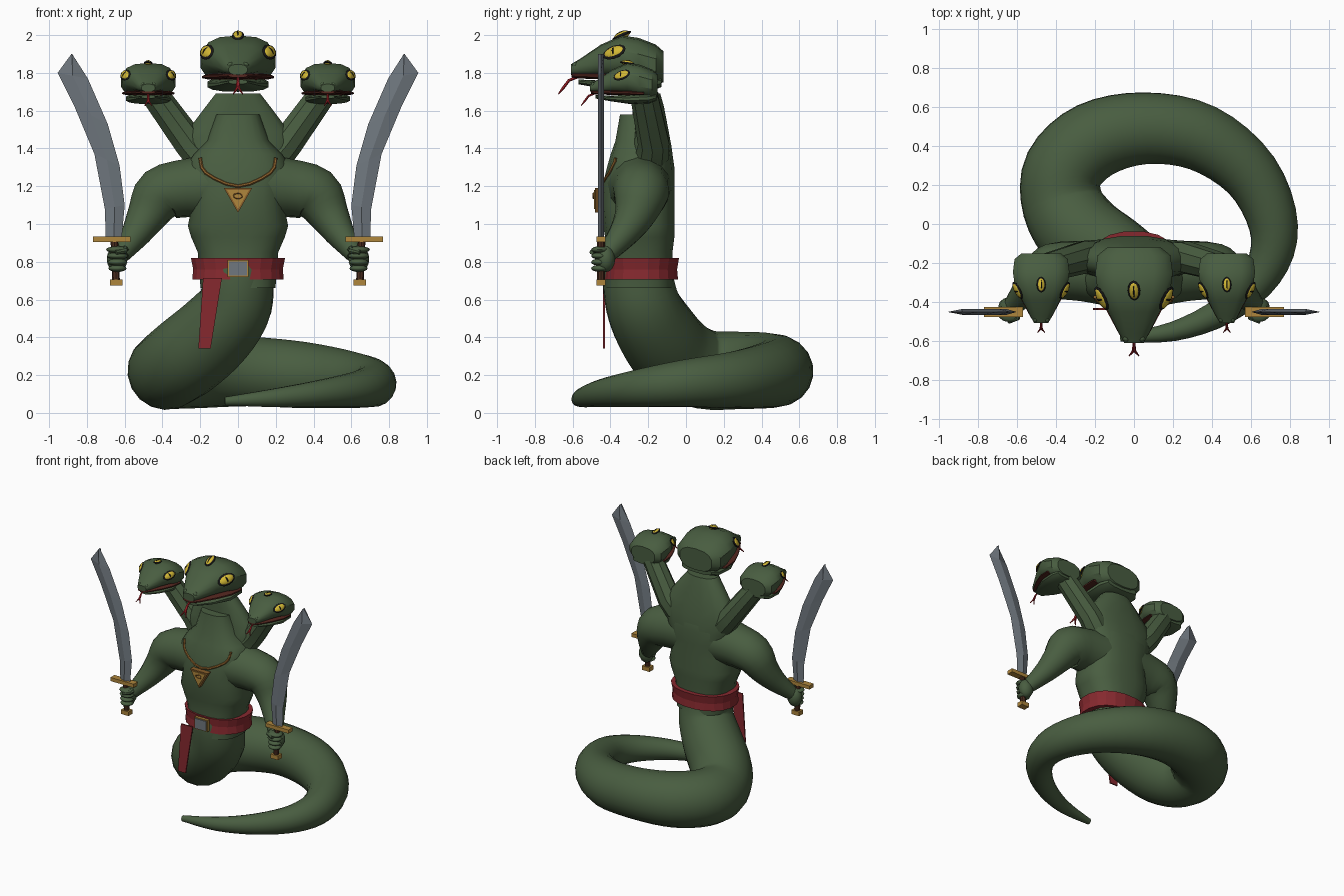
import bpy, bmesh, math
from mathutils import Vector, Matrix
from mathutils.bvhtree import BVHTree

if "Cube" in bpy.data.objects:
    bpy.data.objects.remove(bpy.data.objects["Cube"])


def material(name, *rgb):
    m = bpy.data.materials.new(name)
    m.use_nodes = True
    m.diffuse_color = (*rgb, 1)
    m.node_tree.nodes["Principled BSDF"].inputs["Base Color"].default_value = (*rgb, 1)
    return m


GREEN = material("scale green", .066, .11, .052)
RED = material("sash red", .24, .022, .028)
GOLD = material("gold", .43, .24, .045)
BRONZE = material("bronze", .25, .115, .024)
LEATHER = material("leather brown", .07, .026, .014)
STEEL = material("steel", .16, .185, .21)
YELLOW = material("eye yellow", .65, .48, .035)
BLACK = material("black", .008, .008, .008)
TONGUE = material("tongue red", .38, .016, .022)
LIP = material("lip maroon", .09, .02, .014)


def add(name, bm, mats, angle=40):
    bmesh.ops.recalc_face_normals(bm, faces=bm.faces)
    me = bpy.data.meshes.new(name)
    bm.to_mesh(me)
    bm.free()
    ob = bpy.data.objects.new(name, me)
    bpy.context.collection.objects.link(ob)
    for m in mats:
        me.materials.append(m)
    if angle:
        bpy.ops.object.select_all(action='DESELECT')
        ob.select_set(True)
        bpy.context.view_layer.objects.active = ob
        bpy.ops.object.shade_smooth_by_angle(angle=math.radians(angle))
    return ob


def skin(name, rings, mats, angle=40, rule=lambda i: 0):
    """Join a row of equal rings into a closed surface."""
    bm = bmesh.new()
    vs = [[bm.verts.new(p) for p in r] for r in rings]
    n = len(vs[0])
    for i in range(len(vs) - 1):
        for j in range(n):
            k = (j + 1) % n
            f = bm.faces.new((vs[i][j], vs[i][k], vs[i + 1][k], vs[i + 1][j]))
            f.material_index = rule(i)
    bm.faces.new(vs[0][::-1])
    bm.faces.new(vs[-1])
    return add(name, bm, mats, angle)


def spline(pts, steps):
    pts = [Vector(p) for p in pts]
    out = []
    for i in range(len(pts) - 1):
        a, b, c, d = pts[max(i - 1, 0)], pts[i], pts[i + 1], pts[min(i + 2, len(pts) - 1)]
        for s in range(steps):
            t = s / steps
            out.append(b + (c - a) * (t / 2) + (a * 2 - b * 5 + c * 4 - d) * (t * t / 2)
                       + (b * 3 - a - c * 3 + d) * (t ** 3 / 2))
    return out + [pts[-1]]


def tube(name, pts, mats, sides=12, steps=1, angle=40, rule=lambda i: 0):
    """Sweep circles along points given as x, y, z, radius."""
    pts = spline(pts, steps)
    side, rings = None, []
    for i, p in enumerate(pts):
        t = (pts[min(i + 1, len(pts) - 1)] - pts[max(i - 1, 0)]).xyz.normalized()
        side = t.orthogonal() if side is None else side - t * side.dot(t)
        side.normalize()
        up = t.cross(side)
        rings.append([p.xyz + (side * math.cos(a) + up * math.sin(a)) * p.w
                      for a in (math.tau * j / sides for j in range(sides))])
    return skin(name, rings, mats, angle, rule)


def oval(w, h, power, sides):
    out = []
    for j in range(sides):
        a = math.tau * (j + .5) / sides
        c, s = math.cos(a), math.sin(a)
        out.append((math.copysign(abs(c) ** (2 / power), c) * w,
                    math.copysign(abs(s) ** (2 / power), s) * h))
    return out


def stack(name, levels, mat, power=2.4, sides=20, angle=40):
    """Loft levels given as z, half width, front y, back y."""
    rings = [[(u, (f + b) / 2 + v, z) for u, v in oval(w, (b - f) / 2, power, sides)]
             for z, w, f, b in levels]
    return skin(name, rings, [mat], angle)


def box(name, loc, size, mat):
    bm = bmesh.new()
    bmesh.ops.create_cube(bm, size=1, matrix=Matrix.Translation(loc) @ Matrix.Diagonal((*size, 1)))
    return add(name, bm, [mat], 0)


def ball(name, matrix, mat):
    bm = bmesh.new()
    bmesh.ops.create_uvsphere(bm, u_segments=12, v_segments=8, radius=1, matrix=matrix)
    return add(name, bm, [mat], 60)


def surface(ob):
    bm = bmesh.new()
    bm.from_mesh(ob.data)
    tree = BVHTree.FromBMesh(bm)
    bm.free()
    return tree


# Coiled tail
tube("tail", [(0, -.25, .8, .185), (0, -.25, .68, .19), (-.025, -.22, .55, .2),
              (-.13, -.15, .42, .215), (-.27, -.05, .3, .22), (-.365, .1, .23, .21),
              (-.36, .28, .225, .205), (-.2, .43, .225, .2), (.06, .49, .22, .185),
              (.35, .44, .2, .175), (.6, .25, .175, .15), (.715, -.02, .155, .125),
              (.66, -.25, .13, .1), (.46, -.44, .105, .075), (.2, -.55, .08, .05),
              (-.07, -.58, .062, .022)], [GREEN], 18, 4)

# Torso, with the hood behind the neck
torso = stack("torso", [(.66, .2, -.43, -.065), (.85, .215, -.42, -.07), (.93, .25, -.43, -.06),
                        (.99, .268, -.44, -.06), (1.1, .245, -.45, -.06), (1.2, .25, -.445, -.06),
                        (1.3, .28, -.42, -.06), (1.37, .235, -.4, -.07), (1.44, .165, -.375, -.09),
                        (1.58, .115, -.35, -.16)], GREEN, 2.6)
stack("hood", [(1.18, .22, -.3, -.06), (1.3, .27, -.3, -.06), (1.41, .3, -.29, -.075),
               (1.49, .275, -.28, -.09), (1.62, .175, -.285, -.115), (1.69, .12, -.285, -.135)],
      GREEN, 2.3, 16)

# Belt, buckle and hanging sash
stack("belt", [(.705, .245, -.435, -.04), (.76, .24, -.43, -.045), (.82, .252, -.437, -.035)], RED, 2.2, 20, 0)
box("buckle", (0, -.44, .765), (.11, .03, .09), GOLD)
box("buckle_plate", (0, -.452, .765), (.095, .02, .075), STEEL)
skin("sash", [[(x, y, z) for x, y in ((l, -.44), (r, -.44), (r, -.43), (l, -.43))]
              for z, l, r in ((.715, -.185, -.085), (.34, -.21, -.145))], [RED], 0)

# Necklace laid on the chest, with a triangular pendant
chest = surface(torso)
chain = []
for x, z in spline([(-.2, 1.35), (-.17, 1.27), (0, 1.2), (.17, 1.27), (.2, 1.35)], 3):
    hit = chest.ray_cast(Vector((x, -2, z)), Vector((0, 1, 0)))[0]
    chain.append((x, min(hit.y, -.37) - .004, z, .009))
tube("necklace", chain, [BRONZE], 6)
for name, s, y, mat in (("pendant", 1, -.482, BRONZE), ("pendant_face", .78, -.488, GOLD)):
    skin(name, [[(dx * s, py, 1.145 + dz * s) for dx, dz in ((-.075, .045), (.075, .045), (0, -.085))]
                for py in (-.44, y)], [mat], 0)
ring = [(.022 * math.cos(a), -.49, 1.15 + .014 * math.sin(a), .004)
        for a in (math.tau * i / 12 for i in range(13))]
tube("pendant_ring", ring, [BRONZE], 5)

# Arms, bracers, fists and swords
for s, tag in ((1, "left"), (-1, "right")):
    def mir(pts):
        return [(s * p[0], *p[1:]) for p in pts]

    tube(tag + "_arm", mir([(.08, -.25, 1.2, .18), (.27, -.24, 1.19, .155), (.41, -.24, 1.155, .145),
                            (.48, -.27, 1.05, .11), (.54, -.33, .95, .08), (.62, -.42, .84, .05)]),
         [GREEN], 14, 3)
    a, b = Vector((.485, -.262, 1.01)), Vector((.582, -.385, .885))
    rings = [(*a.lerp(b, t), r) for t, r in
             ((0, .09), (0, .118), (.22, .125), (.25, .114), (.7, .107), (.73, .118), (1, .11), (1, .07))]
    tube(tag + "_bracer", mir(rings), [BRONZE, GOLD], 14, 1, 0,
         lambda i: 1 if i in (1, 5) else 0)

    # Fist
    ball(tag + "_palm", Matrix.Translation((s * .64, -.425, .815)) @ Matrix.Diagonal((.055, .05, .07, 1)), GREEN)
    for i in range(4):
        ball(tag + "_finger", Matrix.Translation((s * .638, -.455, .765 + .033 * i))
             @ Matrix.Diagonal((.048 + .004 * i, .047, .019, 1)), GREEN)
    tube(tag + "_thumb", mir([(.6, -.43, .87, .02), (.6, -.48, .86, .018), (.645, -.5, .85, .012)]), [GREEN], 8)

    # Sword
    tube(tag + "_grip", mir([(.645, -.45, .69, .02), (.655, -.45, .92, .02)]), [LEATHER], 8)
    box(tag + "_pommel", (s * .645, -.45, .69), (.065, .05, .032), GOLD)
    box(tag + "_guard", (s * .668, -.45, .92), (.2, .05, .028), GOLD)
    blade = []
    for ox, oz, ix, iz in ((.7, .93, .615, .93), (.705, 1.08, .6, 1.1), (.76, 1.37, .627, 1.31),
                           (.865, 1.62, .69, 1.53), (.955, 1.8, .795, 1.77), (.882, 1.9, .878, 1.9)):
        mx, mz = (ox + ix) / 2, (oz + iz) / 2
        blade.append([(s * ox, -.45, oz), (s * mx, -.435, mz), (s * ix, -.45, iz), (s * mx, -.465, mz)])
    skin(tag + "_blade", blade, [STEEL], 0)

    # Side neck
    tube(tag + "_neck", mir([(.2, -.18, 1.36, .09), (.26, -.17, 1.43, .085), (.44, -.22, 1.68, .075)]),
         [GREEN], 9, 1, 30)


def head(tag, loc, k):
    loc = Vector(loc)

    def at(p):
        return loc + Vector(p) * k

    def snout(name, levels, mat, power=2.5):
        """Loft levels given as y, half width, bottom z, top z."""
        rings = [[at((u, y, (lo + hi) / 2 + v)) for u, v in oval(w, (hi - lo) / 2, power, 14)]
                 for y, w, lo, hi in levels]
        return skin(tag + "_" + name, rings, [mat], 35)

    skull = snout("skull", [(0, .14, .05, .215), (-.04, .19, .035, .25), (-.13, .202, .04, .285),
                            (-.22, .19, .07, .298), (-.33, .135, .08, .25), (-.44, .078, .085, .175),
                            (-.49, .05, .09, .145)], GREEN)
    snout("jaw", [(-.01, .13, .025, .08), (-.06, .165, .005, .08), (-.2, .165, 0, .07),
                  (-.34, .11, .02, .06), (-.45, .05, .04, .065)], GREEN)
    snout("lips", [(-.1, .194, .06, .095), (-.22, .186, .062, .1), (-.33, .14, .066, .1),
                   (-.44, .08, .07, .1), (-.485, .05, .075, .098)], LIP)

    # Eyes, one on each side and one on the crown
    tree = surface(skull)
    for name, start, aim, long, high in (("left_eye", (1, -.26, .21), (-1, 0, 0), .06, .034),
                                         ("right_eye", (-1, -.26, .21), (1, 0, 0), .06, .034),
                                         ("crown_eye", (0, -.22, 1), (0, 0, -1), .048, .026)):
        hit, n = tree.ray_cast(at(start), Vector(aim))[:2]
        n = n if n.dot(Vector(aim)) < 0 else -n
        u = (Vector((0, 1, 0)) - n * n.y).normalized()
        frame = Matrix((u, n.cross(u), n)).transposed().to_4x4()
        slit = (.042, .006) if name == "crown_eye" else (.009, .03)
        for part, dims, mat in (("rim", (long * 1.15, high * 1.25, .012), BLACK),
                                ("ball", (long, high, .019), YELLOW),
                                ("slit", (*slit, .023), BLACK)):
            ball(f"{tag}_{name}_{part}", Matrix.Translation(hit) @ frame
                 @ Matrix.Diagonal((*(Vector(dims) * k), 1)), mat)

    # Nostrils and forked tongue
    for s in (1, -1):
        ball(tag + "_nostril", Matrix.Translation(at((s * .04, -.465, .14))) @ Matrix.Scale(.018 * k, 4), GREEN)
        tube(tag + "_tongue", [(*at(p), r * k) for *p, r in
                               ((0, -.45, .08, .008), (0, -.5, .06, .008), (s * .004, -.53, .02, .008),
                                (s * .025, -.555, -.012, .003))], [TONGUE], 6)


head("middle_head", (0, -.12, 1.7), 1)
for s, tag in ((1, "left_head"), (-1, "right_head")):
    head(tag, (s * .475, -.15, 1.635), .73)
